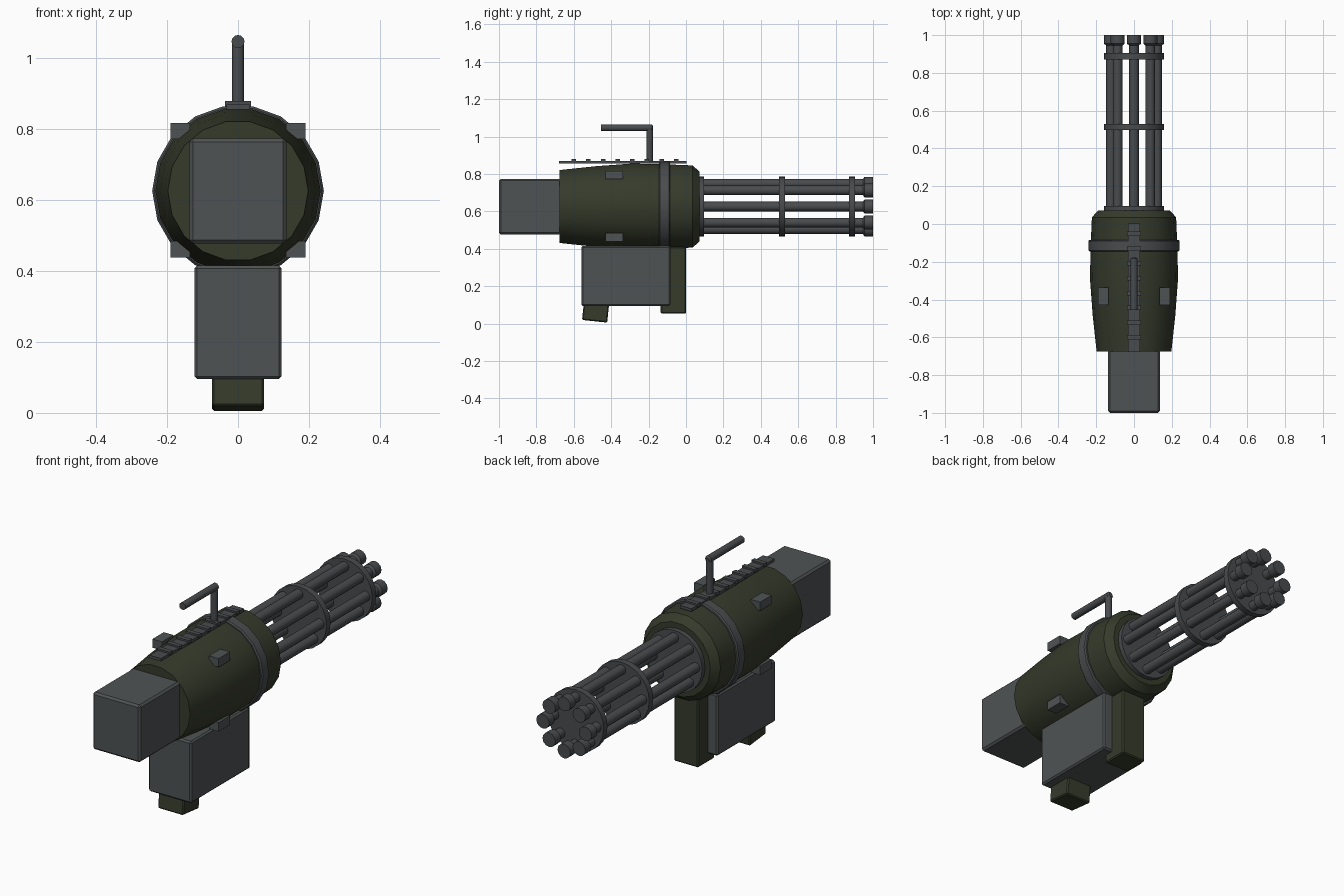
import bpy, bmesh, math
from mathutils import Matrix, Vector

if "Cube" in bpy.data.objects:
    bpy.data.objects.remove(bpy.data.objects["Cube"])

AXIS_Z = 0.626  # height of the barrel axis


def material(name, rgb):
    m = bpy.data.materials.new(name)
    m.diffuse_color = (*rgb, 1)
    m.use_nodes = True
    m.node_tree.nodes["Principled BSDF"].inputs["Base Color"].default_value = m.diffuse_color
    return m


GREEN = material("olive green", (0.036, 0.043, 0.024))
GREY = material("plate grey", (0.078, 0.086, 0.088))
METAL = material("gun metal", (0.066, 0.070, 0.075))


def finish(name, bm, mat, smooth=False):
    bmesh.ops.recalc_face_normals(bm, faces=bm.faces)
    me = bpy.data.meshes.new(name)
    bm.to_mesh(me)
    bm.free()
    me.materials.append(mat)
    ob = bpy.data.objects.new(name, me)
    bpy.context.collection.objects.link(ob)
    if smooth:
        bpy.ops.object.select_all(action='DESELECT')
        ob.select_set(True)
        bpy.context.view_layer.objects.active = ob
        bpy.ops.object.shade_smooth_by_angle(angle=math.radians(35))
    return ob


def lathe(name, profile, sides, mat, x=0, z=AXIS_Z):
    """Closed solid of revolution along y from (y, radius) pairs."""
    bm = bmesh.new()
    rings = []
    for y, r in profile:
        rings.append([bm.verts.new((x + r * math.cos(2 * math.pi * i / sides), y,
                                    z + r * math.sin(2 * math.pi * i / sides)))
                      for i in range(sides)])
    for a, b in zip(rings, rings[1:]):
        for i in range(sides):
            j = (i + 1) % sides
            bm.faces.new((a[i], a[j], b[j], b[i]))
    bm.faces.new(rings[0])
    bm.faces.new(rings[-1])
    return finish(name, bm, mat, True)


def box(name, lo, hi, mat, bevel=0.0, tilt=0.0):
    lo, hi = Vector(lo), Vector(hi)
    bm = bmesh.new()
    bmesh.ops.create_cube(bm, size=1)
    bmesh.ops.scale(bm, vec=hi - lo, verts=bm.verts)
    if bevel:
        bmesh.ops.bevel(bm, geom=bm.edges[:], offset=bevel, segments=1, affect='EDGES')
    mat4 = Matrix.Translation((lo + hi) / 2) @ Matrix.Rotation(math.radians(tilt), 4, 'X')
    bmesh.ops.transform(bm, matrix=mat4, verts=bm.verts)
    return finish(name, bm, mat)


# Main housing and its clamp ring
lathe("housing", [(-0.675, 0.198), (-0.48, 0.219), (-0.29, 0.233), (-0.13, 0.230),
                  (0.035, 0.223), (0.072, 0.190)], 18, GREEN)
lathe("housing_ring", [(-0.145, 0.236), (-0.139, 0.242), (-0.091, 0.242), (-0.085, 0.236)],
      18, METAL)

# Rear motor block
box("rear_block", (-0.137, -1.0, 0.477), (0.137, -0.6, 0.774), GREY, 0.010)

# Magazine and the two grips
box("magazine", (-0.123, -0.56, 0.095), (0.123, -0.082, 0.415), GREY, 0.008)
box("front_grip", (-0.07, -0.135, 0.053), (0.07, 0.0, 0.41), GREEN, 0.006)
box("rear_grip", (-0.073, -0.548, 0.012), (0.073, -0.413, 0.17), GREEN, 0.006, -6)

# Four mounting lugs
for sx, side in ((-1, "left"), (1, "right")):
    for z0, z1, level in ((0.772, 0.817, "upper"), (0.438, 0.485, "lower")):
        x0, x1 = sorted((sx * 0.135, sx * 0.19))
        box(f"lug_{level}_{side}", (x0, -0.43, z0), (x1, -0.337, z1), GREY)

# Top rail with cross slats
box("rail", (-0.033, -0.678, 0.855), (0.033, 0.002, 0.870), METAL)
for i in range(8):
    y = -0.60 + i * 0.0782
    box(f"rail_slat_{i + 1}", (-0.037, y - 0.012, 0.862), (0.037, y + 0.012, 0.879), METAL)

# Carry handle: upright post and rearward bar
bm = bmesh.new()
bmesh.ops.create_cone(bm, cap_ends=True, segments=12, radius1=0.0175, radius2=0.0175,
                      depth=0.19, matrix=Matrix.Translation((0, -0.194, 0.955)))
finish("handle_post", bm, METAL, True)
lathe("handle_bar", [(-0.455, 0.0185), (-0.183, 0.0185), (-0.176, 0.010)], 12, METAL, z=1.047)

# Barrel spacer discs
for i, (y0, y1) in enumerate(((0.06, 0.096), (0.497, 0.53), (0.872, 0.904))):
    lathe(f"barrel_disc_{i + 1}", [(y0, 0.16), (y1, 0.16)], 24, METAL)

# Eight barrels, each with a thicker muzzle
for i in range(8):
    a = i * math.pi / 4
    x, z = 0.122 * math.cos(a), AXIS_Z + 0.122 * math.sin(a)
    lathe(f"barrel_{i + 1}", [(0.07, 0.0255), (0.945, 0.0255), (0.955, 0.037), (1.0, 0.037)],
          12, METAL, x, z)
